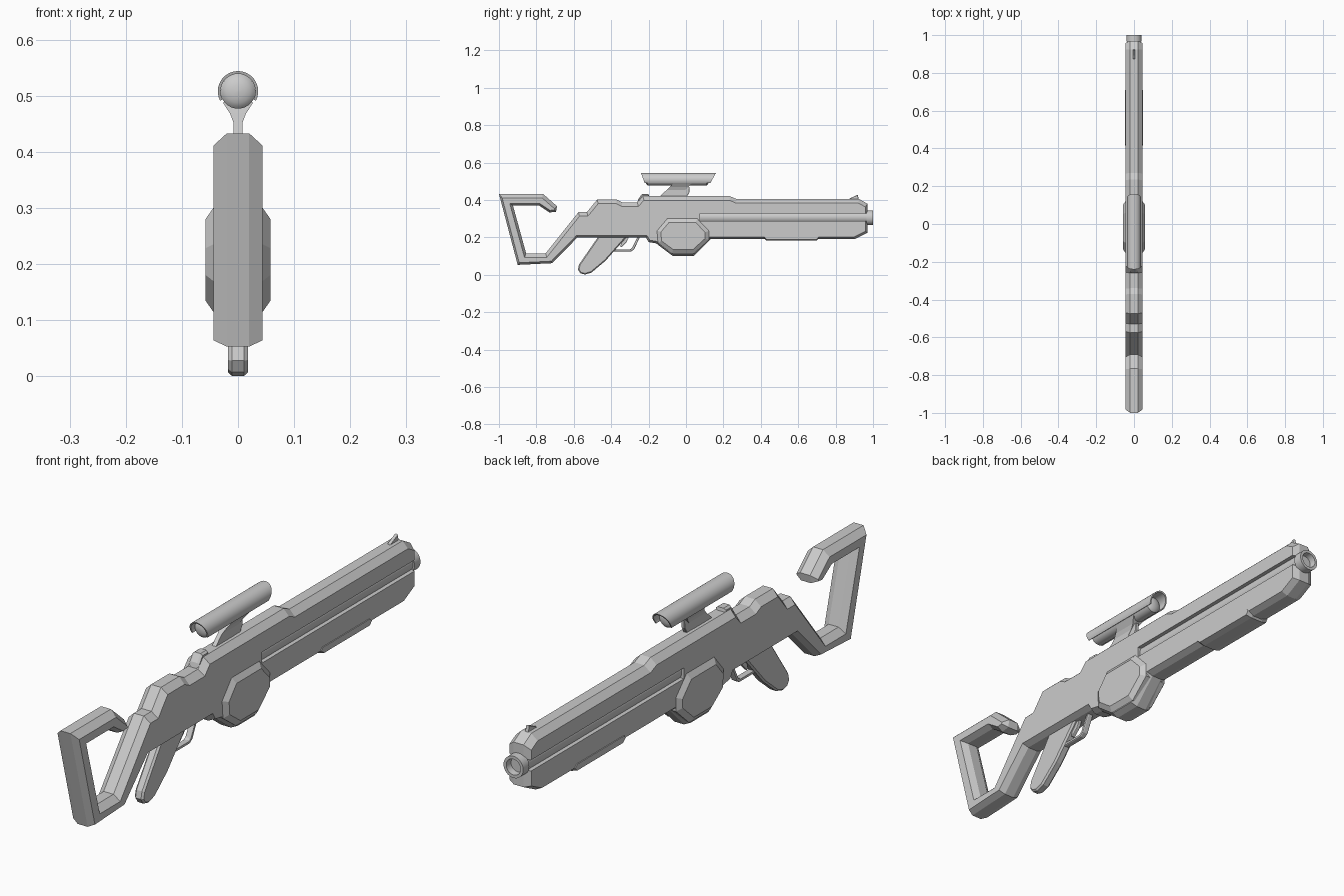
import bpy, bmesh, math
from mathutils import Vector

if "Cube" in bpy.data.objects:
    bpy.data.objects.remove(bpy.data.objects["Cube"])

grey = bpy.data.materials.new("plain grey")
grey.diffuse_color = (0.6, 0.6, 0.6, 1)
grey.use_nodes = True
grey.node_tree.nodes["Principled BSDF"].inputs["Base Color"].default_value = grey.diffuse_color


def finish(name, bm, smooth=False):
    bmesh.ops.recalc_face_normals(bm, faces=bm.faces)
    mesh = bpy.data.meshes.new(name)
    bm.to_mesh(mesh)
    bm.free()
    mesh.materials.append(grey)
    ob = bpy.data.objects.new(name, mesh)
    bpy.context.collection.objects.link(ob)
    if smooth:
        bpy.ops.object.select_all(action='DESELECT')
        bpy.context.view_layer.objects.active = ob
        ob.select_set(True)
        bpy.ops.object.shade_smooth_by_angle(angle=math.radians(35))
    return ob


def inset_outline(pts, inset, sharp):
    """Move every edge inwards; upward edges get a wider chamfer."""
    p = [Vector(q) for q in pts]
    n = len(p)
    area = sum(p[i].x * p[(i + 1) % n].y - p[(i + 1) % n].x * p[i].y for i in range(n))
    s = 1 if area > 0 else -1
    lines = []
    for i in range(n):
        d = (p[(i + 1) % n] - p[i]).normalized()
        out = Vector((d.y, -d.x)) * s
        a = 0 if i in sharp else inset[0] + (inset[1] - inset[0]) * max(0, out.y)
        lines.append((p[i] - out * a, d))
    res = []
    for i in range(n):
        (a, d), (b, e) = lines[i - 1], lines[i]
        c = d.x * e.y - d.y * e.x
        t = ((b - a).x * e.y - (b - a).y * e.x) / c
        res.append(a + d * t)
    return res


def prism(name, pts, half, flat, inset, sharp=(), smooth=False):
    """Side outline (y, z) made solid across x, with chamfered edges."""
    small = inset_outline(pts, inset, sharp)
    bm = bmesh.new()
    rings = [[bm.verts.new((x, q[0], q[1])) for q in o]
             for x, o in ((-half, small), (-flat, pts), (flat, pts), (half, small))]
    n = len(pts)
    for a, b in zip(rings, rings[1:]):
        for i in range(n):
            j = (i + 1) % n
            bm.faces.new((a[i], a[j], b[j], b[i]))
    bm.faces.new(rings[0])
    bm.faces.new(rings[-1])
    bmesh.ops.remove_doubles(bm, verts=bm.verts, dist=1e-5)
    return finish(name, bm, smooth)


def lathe(name, profile, z, closed=False, n=32):
    """Revolve (radius, y) points around a line along y."""
    bm = bmesh.new()
    rings = [[bm.verts.new((r * math.cos(math.tau * k / n), y, z + r * math.sin(math.tau * k / n)))
              for k in range(n)] for r, y in profile]
    pairs = list(zip(rings, rings[1:])) + ([(rings[-1], rings[0])] if closed else [])
    for a, b in pairs:
        for k in range(n):
            j = (k + 1) % n
            bm.faces.new((a[k], a[j], b[j], b[k]))
    if not closed:
        bm.faces.new(rings[0])
        bm.faces.new(rings[-1])
    return finish(name, bm, True)


# Hooked stock, receiver and slotted fore-end in one outline
body = [(-1.0, .433), (-.765, .433), (-.69, .367), (-.695, .337), (-.73, .333), (-.785, .37),
        (-.925, .37), (-.855, .115), (-.75, .115), (-.575, .335), (-.53, .335), (-.475, .402),
        (-.37, .402), (-.34, .387), (-.26, .387), (-.23, .42), (.235, .42), (.27, .405),
        (.925, .405), (.97, .38), (.97, .327), (.075, .327), (.075, .287), (.97, .287),
        (.97, .225), (.90, .19), (.13, .19), (.04, .10), (-.07, .10), (-.16, .168),
        (-.20, .175), (-.215, .2), (-.58, .2), (-.715, .062), (-.9, .053)]
prism("stock_and_body", body, .044, .02, (.011, .022), sharp=(20, 21, 22))

# Raised side housing
prism("side_housing", [(-.155, .235), (-.10, .30), (.06, .30), (.122, .235), (.122, .185),
                       (.045, .115), (-.075, .115), (-.15, .17)], .058, .044, (.02, .02))

# Pad under the fore-end
prism("fore_end_pad", [(.41, .2), (.42, .215), (.70, .215), (.715, .2), (.70, .183), (.43, .183)],
      .047, .024, (.006, .003))

# Barrel and hollow muzzle
lathe("barrel", [(.035, .07), (.035, .975)], .307)
lathe("muzzle", [(.04, .965), (.04, 1.0), (.029, 1.0), (.027, .975), (.001, .975), (.001, .965)],
      .305, closed=True)

# Pistol grip, trigger and guard
prism("grip", [(-.465, .21), (-.572, .055), (-.578, .028), (-.565, .008), (-.54, .001), (-.505, .012),
               (-.43, .075), (-.31, .21)], .018, .011, (.006, .006))
prism("trigger", [(-.335, .21), (-.30, .21), (-.318, .175), (-.345, .148), (-.352, .152)],
      .006, .004, (.001, .001))
prism("trigger_guard", [(-.41, .142), (-.385, .124), (-.295, .124), (-.278, .135), (-.245, .205),
                        (-.258, .205), (-.29, .142), (-.30, .136), (-.38, .136), (-.40, .15)],
      .011, .008, (.002, .002))

# Scope tube with domed ends
SZ = .508
dome = [(.029 * math.sin(a), .012 * math.cos(a)) for a in (.05, .4, .8, 1.2)]
lathe("scope_tube", [(r, -.205 - d) for r, d in dome] + [(.031, -.205), (.031, .11)]
      + [(r, .11 + d) for r, d in reversed(dome)], SZ)

# Scope hood: open arc with slanted ends
bm = bmesh.new()
rows = []
for k in range(25):
    a = math.radians(-28 + 236 * k / 24)
    row = []
    for r, end in ((.036, 0), (.036, 1), (.031, 1), (.031, 0)):
        h = (r * math.sin(a) + .036) / .072
        y = .12 + .04 * h if end else -.215 - .025 * h
        row.append(bm.verts.new((r * math.cos(a), y, SZ + r * math.sin(a))))
    rows.append(row)
for a, b in zip(rows, rows[1:]):
    for i in range(4):
        j = (i + 1) % 4
        bm.faces.new((a[i], a[j], b[j], b[i]))
bm.faces.new(rows[0])
bm.faces.new(rows[-1])
finish("scope_hood", bm, True)

# Slanted scope mount that flares under the tube
bm = bmesh.new()
rows = [[bm.verts.new((sx * x, y, z)) for sx, y in ((-1, y0), (1, y0), (1, y1), (-1, y1))]
        for z, x, y0, y1 in ((.41, .008, -.15, -.045), (.452, .008, -.105, -.005),
                             (.468, .014, -.088, .01), (.488, .027, -.068, .03))]
for a, b in zip(rows, rows[1:]):
    for i in range(4):
        j = (i + 1) % 4
        bm.faces.new((a[i], a[j], b[j], b[i]))
bm.faces.new(rows[0])
bm.faces.new(rows[-1])
finish("scope_mount", bm)
prism("mount_brace", [(-.05, .41), (.0, .41), (.018, .44), (.02, .47), (.005, .47), (-.02, .44)],
      .007, .005, (.002, .002))

# Small sights on top of the body
prism("rear_sight", [(-.262, .38), (-.255, .405), (-.235, .432), (-.2, .432), (-.19, .38)],
      .02, .012, (.004, .006))
prism("front_sight", [(.87, .40), (.875, .408), (.918, .428), (.925, .40)], .006, .003, (.002, .002))
